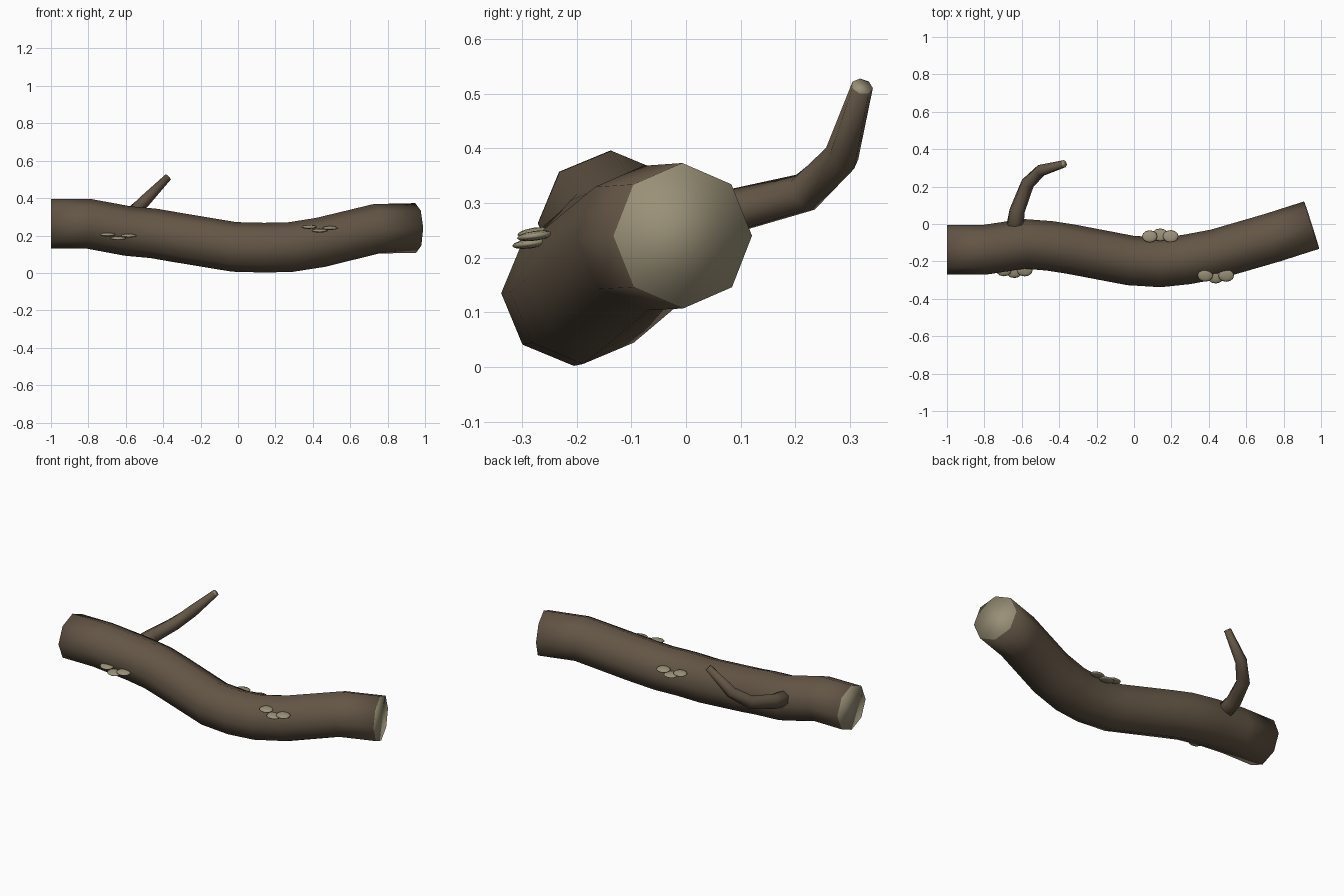
import bpy, bmesh, math
from mathutils import Vector, Matrix

if "Cube" in bpy.data.objects:
    bpy.data.objects.remove(bpy.data.objects["Cube"])


def material(name, rgb):
    m = bpy.data.materials.new(name)
    m.diffuse_color = (*rgb, 1)
    m.use_nodes = True
    m.node_tree.nodes["Principled BSDF"].inputs["Base Color"].default_value = m.diffuse_color
    return m


bark = material("bark brown", (0.125, 0.092, 0.060))
pale = material("pale wood", (0.32, 0.28, 0.185))


def finish(name, bm, mats):
    bmesh.ops.recalc_face_normals(bm, faces=bm.faces)
    for f in bm.faces:
        f.smooth = True
    me = bpy.data.meshes.new(name)
    bm.to_mesh(me)
    bm.free()
    for m in mats:
        me.materials.append(m)
    ob = bpy.data.objects.new(name, me)
    bpy.context.collection.objects.link(ob)
    return ob


def tube(name, path, sides):
    """Sweep a polygon along (x, y, z, radius) points; pale caps at both ends."""
    pts = [Vector(p[:3]) for p in path]
    bm = bmesh.new()
    rings = []
    for i, p in enumerate(pts):
        a = (p - pts[i - 1]).normalized() if i else Vector()
        b = (pts[i + 1] - p).normalized() if i < len(pts) - 1 else Vector()
        t = (a + b).normalized()
        side = Vector((0, 0, 1)).cross(t).normalized()
        up = t.cross(side)
        r = path[i][3]
        rings.append([bm.verts.new(p + r * (math.sin(k * math.tau / sides) * side
                                            + math.cos(k * math.tau / sides) * up))
                      for k in range(sides)])
    for q, s in zip(rings, rings[1:]):
        for k in range(sides):
            n = (k + 1) % sides
            bm.faces.new((q[k], q[n], s[n], s[k]))
    for ring in (rings[0], rings[-1]):
        bm.faces.new(ring).material_index = 1
    return finish(name, bm, [bark, pale])


# main trunk
R = 0.133
tube("trunk", [(x, y, z, R) for x, y, z in [
    (-1.0, -0.138, 0.263), (-0.80, -0.138, 0.263), (-0.59, -0.106, 0.224),
    (-0.45, -0.117, 0.211), (-0.34, -0.134, 0.192), (-0.02, -0.195, 0.139),
    (0.14, -0.205, 0.135), (0.28, -0.190, 0.138), (0.44, -0.160, 0.163),
    (0.74, -0.073, 0.236), (0.95, -0.006, 0.240)]], 8)

# side branch
tube("branch", [(-0.645, -0.08, 0.255, 0.052), (-0.625, 0.07, 0.280, 0.042),
                (-0.570, 0.215, 0.318, 0.037), (-0.500, 0.285, 0.385, 0.033),
                (-0.373, 0.322, 0.513, 0.020)], 7)


# bracket fungus clusters: three flattened discs, drooping outward
def fungus(name, x, y, z, out):
    bm = bmesh.new()
    for dx, dy, dz, r in [(-0.056, 0, 0.010, 0.041), (0, 0.008, -0.010, 0.043),
                          (0.056, 0, 0.004, 0.042)]:
        mat = (Matrix.Translation((x + dx, y + out * dy, z + dz))
               @ Matrix.Rotation(-out * math.radians(8), 4, 'X')
               @ Matrix.Diagonal((r, r * 0.8, 0.009, 1)))
        bmesh.ops.create_uvsphere(bm, u_segments=12, v_segments=6, radius=1, matrix=mat)
    finish(name, bm, [pale])


fungus("fungus_front_left", -0.64, -0.247, 0.195, -1)
fungus("fungus_front_right", 0.437, -0.276, 0.236, -1)
fungus("fungus_back", 0.14, -0.066, 0.197, 1)
